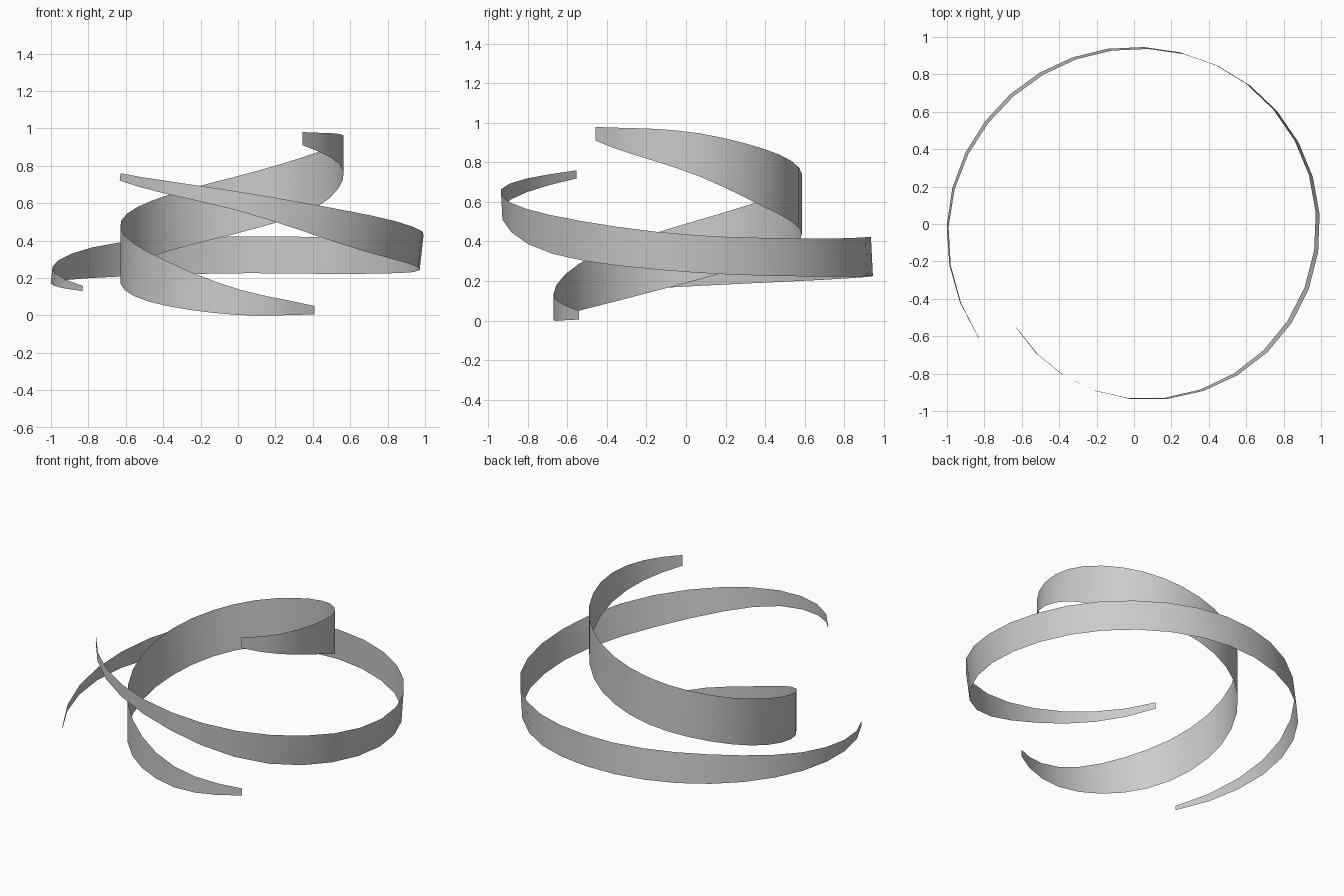
import bpy
import bmesh
from math import cos, sin, radians
from mathutils import Vector

SEGMENTS = 30

cube = bpy.data.objects.get("Cube")
if cube:
    bpy.data.objects.remove(cube, do_unlink=True)


def make_material(name, colour):
    material = bpy.data.materials.new(name)
    material.use_nodes = True
    material.diffuse_color = colour
    material.node_tree.nodes["Principled BSDF"].inputs["Base Color"].default_value = colour
    return material


def slope(keys, i):
    """Tangent of the smooth curve through the keys at key i."""
    before, after = keys[max(i - 1, 0)], keys[min(i + 1, len(keys) - 1)]
    return (Vector(after[1:]) - Vector(before[1:])) / (after[0] - before[0])


def sample(keys, sweep):
    """Smoothly interpolated (radius, bottom, top) at a sweep angle."""
    i = 0
    while i < len(keys) - 2 and sweep > keys[i + 1][0]:
        i += 1
    span = keys[i + 1][0] - keys[i][0]
    t = (sweep - keys[i][0]) / span
    a, b = Vector(keys[i][1:]), Vector(keys[i + 1][1:])
    ease = t * t * (3 - 2 * t)
    return (a.lerp(b, ease)
            + slope(keys, i) * span * t * (1 - t) ** 2
            - slope(keys, i + 1) * span * t * t * (1 - t))


def make_ribbon(name, start, keys, lean, material):
    """Clockwise ribbon; lean is the sideways shift per unit of height."""
    bm = bmesh.new()
    previous = None
    for step in range(SEGMENTS + 1):
        sweep = keys[-1][0] * step / SEGMENTS
        radius, bottom, top = sample(keys, sweep)
        angle = radians(start - sweep)
        centre = Vector((radius * cos(angle), radius * sin(angle), (bottom + top) / 2))
        half = (top - bottom) / 2 * Vector((lean[0], lean[1], 1))
        pair = bm.verts.new(centre - half), bm.verts.new(centre + half)
        if previous:
            bm.faces.new((previous[0], previous[1], pair[1], pair[0]))
        previous = pair
    for face in bm.faces:
        face.smooth = True
    mesh = bpy.data.meshes.new(name)
    bm.to_mesh(mesh)
    bm.free()
    mesh.materials.append(material)
    ribbon = bpy.data.objects.new(name, mesh)
    bpy.context.collection.objects.link(ribbon)
    return ribbon


grey = make_material("light grey", (0.6, 0.6, 0.6, 1))

# Keys: sweep angle, radius, bottom height, top height

# Upright inner spiral, narrowing as it climbs
make_ribbon("inner_ribbon", -53, [
    (0, .678, .005, .05), (37, .67, .002, .14), (82, .655, .07, .33),
    (127, .63, .19, .49), (172, .607, .325, .625), (217, .586, .44, .745),
    (262, .573, .57, .865), (307, .566, .755, .957), (360, .572, .91, .98),
], (0, 0), grey)

# Leaning outer loop
make_ribbon("outer_ribbon", 216.3, [
    (0, 1.03, .13, .157), (36, .996, .172, .262), (81, .95, .205, .385),
    (126, .942, .225, .422), (171, .966, .222, .415), (216, .984, .245, .435),
    (261, .978, .34, .535), (306, .936, .56, .66), (330, .895, .645, .715),
    (355, .839, .72, .76),
], (.11, -.05), grey)
